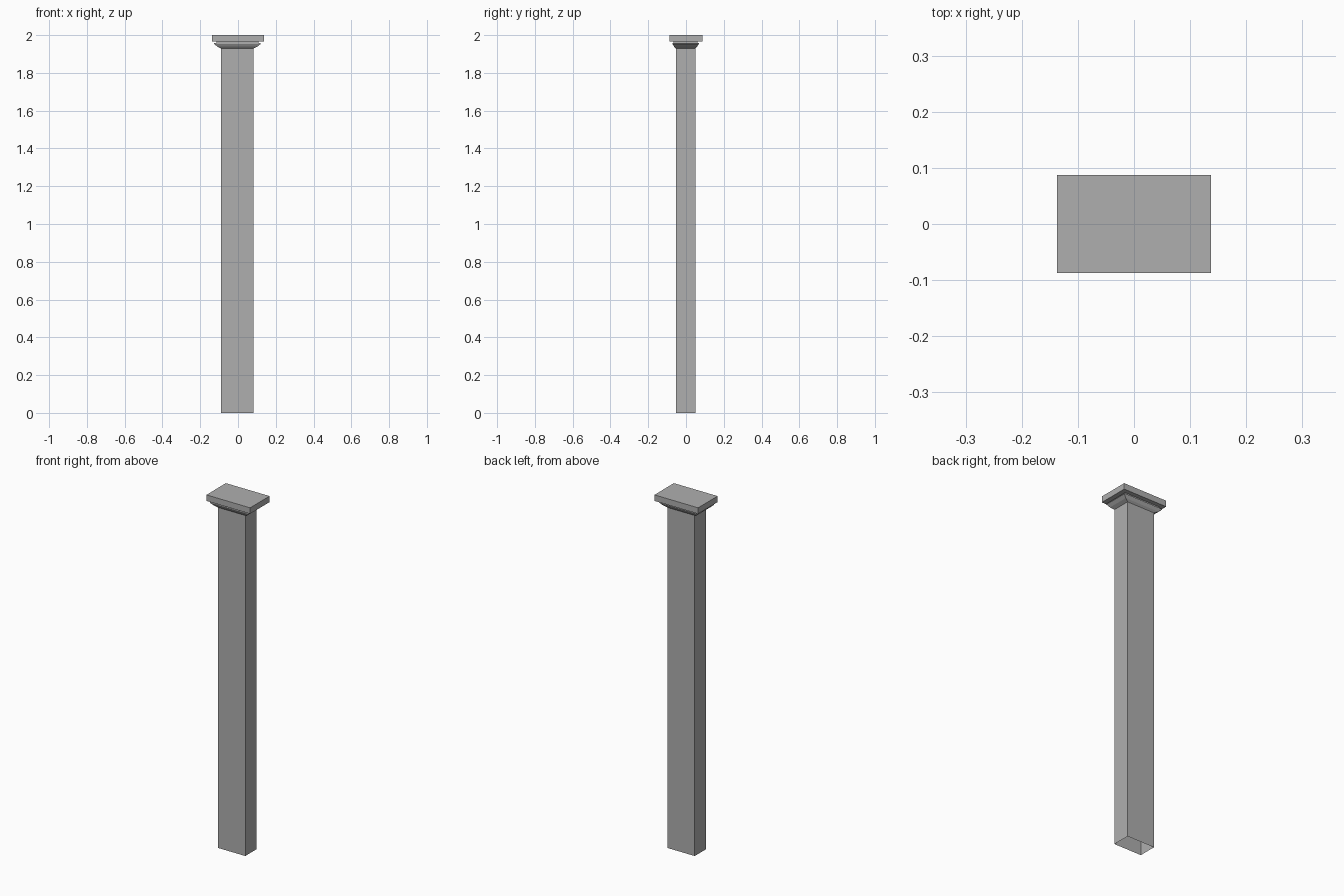
import bpy, bmesh

if "Cube" in bpy.data.objects:
    bpy.data.objects.remove(bpy.data.objects["Cube"])

# Dark grey stone
stone = bpy.data.materials.new("stone")
stone.diffuse_color = (0.43, 0.43, 0.43, 1)
stone.use_nodes = True
stone.node_tree.nodes["Principled BSDF"].inputs["Base Color"].default_value = stone.diffuse_color


def loft(name, rings, cap_top=False):
    """Rectangular rings (cx, cy, half_x, half_y, z) skinned with flat quads."""
    bm = bmesh.new()
    loops = []
    for cx, cy, hx, hy, z in rings:
        loops.append([bm.verts.new((cx + sx * hx, cy + sy * hy, z))
                      for sx, sy in ((-1, -1), (1, -1), (1, 1), (-1, 1))])
    for a, b in zip(loops, loops[1:]):
        for i in range(4):
            j = (i + 1) % 4
            bm.faces.new((a[i], a[j], b[j], b[i]))
    if cap_top:
        bm.faces.new(loops[-1])
    me = bpy.data.meshes.new(name)
    bm.to_mesh(me)
    bm.free()
    me.materials.append(stone)
    ob = bpy.data.objects.new(name, me)
    bpy.context.collection.objects.link(ob)
    return ob


CX, CY = -0.003, -0.002   # shaft sits slightly off the slab centre
HX, HY = 0.086, 0.051

# Hollow shaft, open at the bottom
loft("shaft", [(CX, CY, HX, HY, 0), (CX, CY, HX, HY, 1.929)])

# Flared moulding: (outward offset, height)
profile = [(0, 1.929), (0.020, 1.939), (0.037, 1.953), (0.037, 1.957),
           (0.026, 1.957), (0.026, 1.966)]
SY = 0.5                  # the moulding projects less to front and back
loft("capital_moulding",
     [(CX, CY, HX + o, HY + o * SY, z) for o, z in profile])

# Top slab with its underside joined to the moulding
loft("top_slab", [(CX, CY, HX + 0.026, HY + 0.013, 1.966),
                  (0, 0, 0.137, 0.087, 1.966),
                  (0, 0, 0.137, 0.087, 2.0)], cap_top=True)
